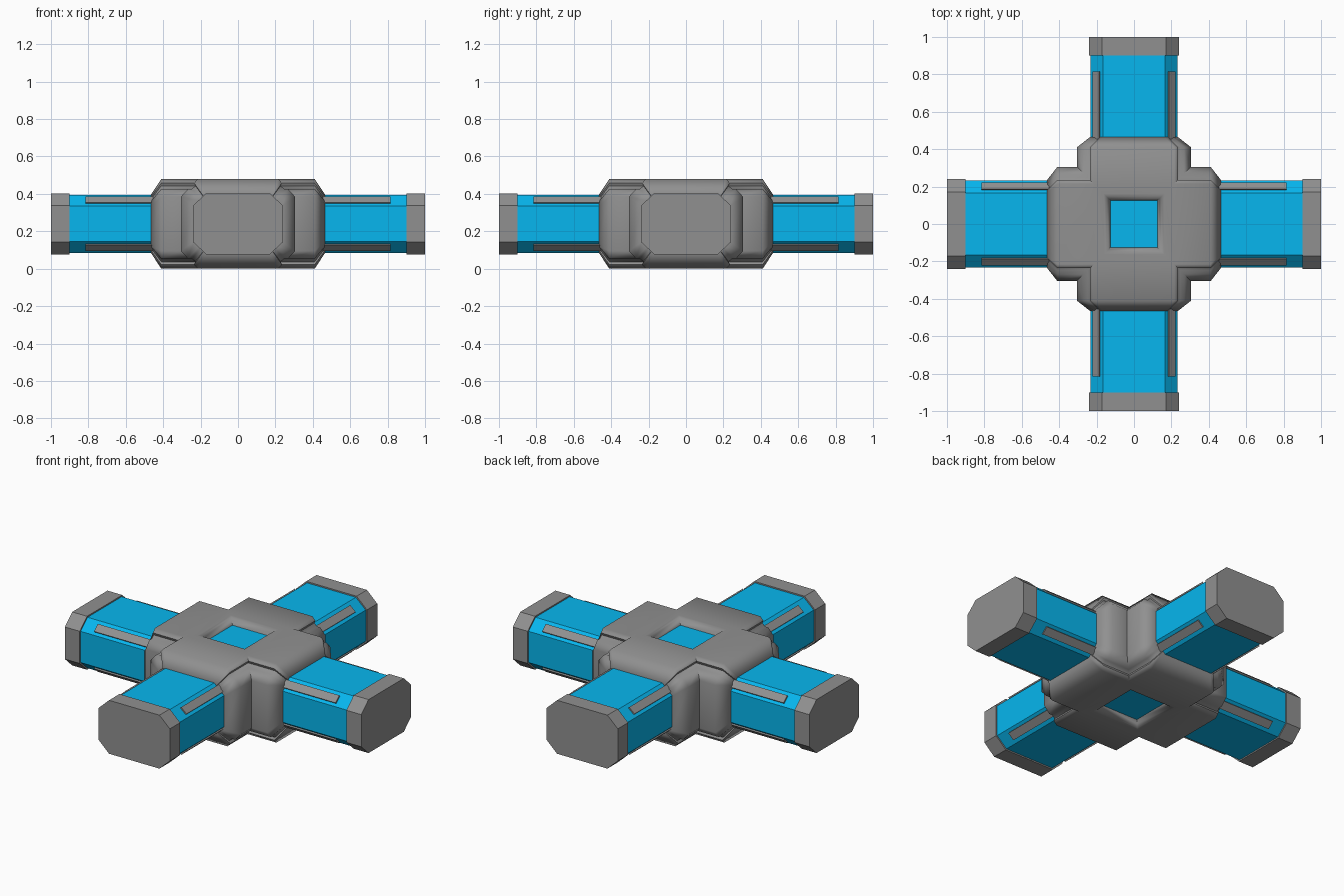
import bpy, bmesh
from math import pi, radians
from mathutils import Matrix

if "Cube" in bpy.data.objects:
    bpy.data.objects.remove(bpy.data.objects["Cube"])

CZ = 0.24  # height of the arm axes


def material(name, rgb):
    m = bpy.data.materials.new(name)
    m.diffuse_color = (*rgb, 1)
    m.use_nodes = True
    m.node_tree.nodes["Principled BSDF"].inputs["Base Color"].default_value = m.diffuse_color
    return m


blue = material("blue_panel", (0.002, 0.47, 0.86))
grey = material("dark_grey", (0.28, 0.28, 0.28))


def finish(name, bm, mat, turns=1):
    """Repeat the geometry by quarter turns, weld it and make an object."""
    base = bm.verts[:] + bm.edges[:] + bm.faces[:]
    for k in range(1, turns):
        dup = bmesh.ops.duplicate(bm, geom=base)["geom"]
        vs = [v for v in dup if isinstance(v, bmesh.types.BMVert)]
        bmesh.ops.rotate(bm, verts=vs, matrix=Matrix.Rotation(k * pi / 2, 3, 'Z'))
    bmesh.ops.remove_doubles(bm, verts=bm.verts, dist=0.0005)
    bmesh.ops.recalc_face_normals(bm, faces=bm.faces)
    bmesh.ops.translate(bm, verts=bm.verts, vec=(0, 0, CZ))
    me = bpy.data.meshes.new(name)
    bm.to_mesh(me)
    bm.free()
    ob = bpy.data.objects.new(name, me)
    bpy.context.collection.objects.link(ob)
    me.materials.append(mat)
    return ob


def loft(bm, rings, caps=(True, True)):
    """Skin closed rings of 3D points."""
    vr = [[bm.verts.new(p) for p in r] for r in rings]
    n = len(vr[0])
    for a, b in zip(vr, vr[1:]):
        for i in range(n):
            j = (i + 1) % n
            bm.faces.new((a[i], a[j], b[j], b[i]))
    if caps[0]:
        bm.faces.new(vr[0][::-1])
    if caps[1]:
        bm.faces.new(vr[-1])


def section(quarter):
    """Mirror a top-right quarter profile into a full closed outline."""
    right = quarter + [(y, -z) for y, z in reversed(quarter)]
    return right + [(-y, z) for y, z in reversed(right)]


def at(x, sec):
    return [(x, y, z) for y, z in sec]


# Hub: grooved octagon arms mitred together along the diagonals
hub_sec = section([(0.215, 0.24), (0.235, 0.218), (0.228, 0.203),
                   (0.247, 0.186), (0.268, 0.186), (0.305, 0.145)])
bm = bmesh.new()
loft(bm, [[(abs(y), y, z) for y, z in hub_sec],
          at(0.41, hub_sec),
          at(0.465, [(y * 0.77, z * 0.652) for y, z in hub_sec])], (False, True))

# Rounded rims sinking into the top and bottom windows (one side per quarter)
rim = [(0.215, 0.24), (0.162, 0.24), (0.148, 0.236), (0.135, 0.224), (0.125, 0.202)]
for s in (1, -1):
    for (a, za), (b, zb) in zip(rim, rim[1:]):
        bm.faces.new([bm.verts.new(p) for p in (
            (a, -a, s * za), (a, a, s * za), (b, b, s * zb), (b, -b, s * zb))])
hub = finish("hub", bm, grey, 4)
bpy.context.view_layer.objects.active = hub
hub.select_set(True)
bpy.ops.object.shade_smooth_by_angle(angle=radians(60))
wn = hub.modifiers.new("weighted_normals", 'WEIGHTED_NORMAL')
wn.keep_sharp = True

# Blue window panes
pane = [(0.126, 0.126), (-0.126, 0.126), (-0.126, -0.126), (0.126, -0.126)]
for name, s in (("top_window", 1), ("bottom_window", -1)):
    bm = bmesh.new()
    loft(bm, [[(x, y, s * z) for x, y in pane] for z in (0.203, 0.18)])
    finish(name, bm, blue)

# Four blue tubes
tube = section([(0.165, 0.155), (0.232, 0.095)])
bm = bmesh.new()
loft(bm, [at(0.44, tube), at(0.92, tube)])
finish("arm_tubes", bm, blue, 4)

# Grey end caps
cap = section([(0.17, 0.163), (0.24, 0.098)])
bm = bmesh.new()
loft(bm, [at(0.9, cap), at(1.0, cap)])
finish("end_caps", bm, grey, 4)

# Thin rails on every chamfer of the tubes
rail = [(0.177, 0.134), (0.187, 0.146), (0.223, 0.114), (0.213, 0.102)]
bm = bmesh.new()
for sy in (1, -1):
    for sz in (1, -1):
        pts = [(y * sy, z * sz) for y, z in rail]
        loft(bm, [at(0.45, pts), at(0.815, pts)])
finish("chamfer_rails", bm, grey, 4)
